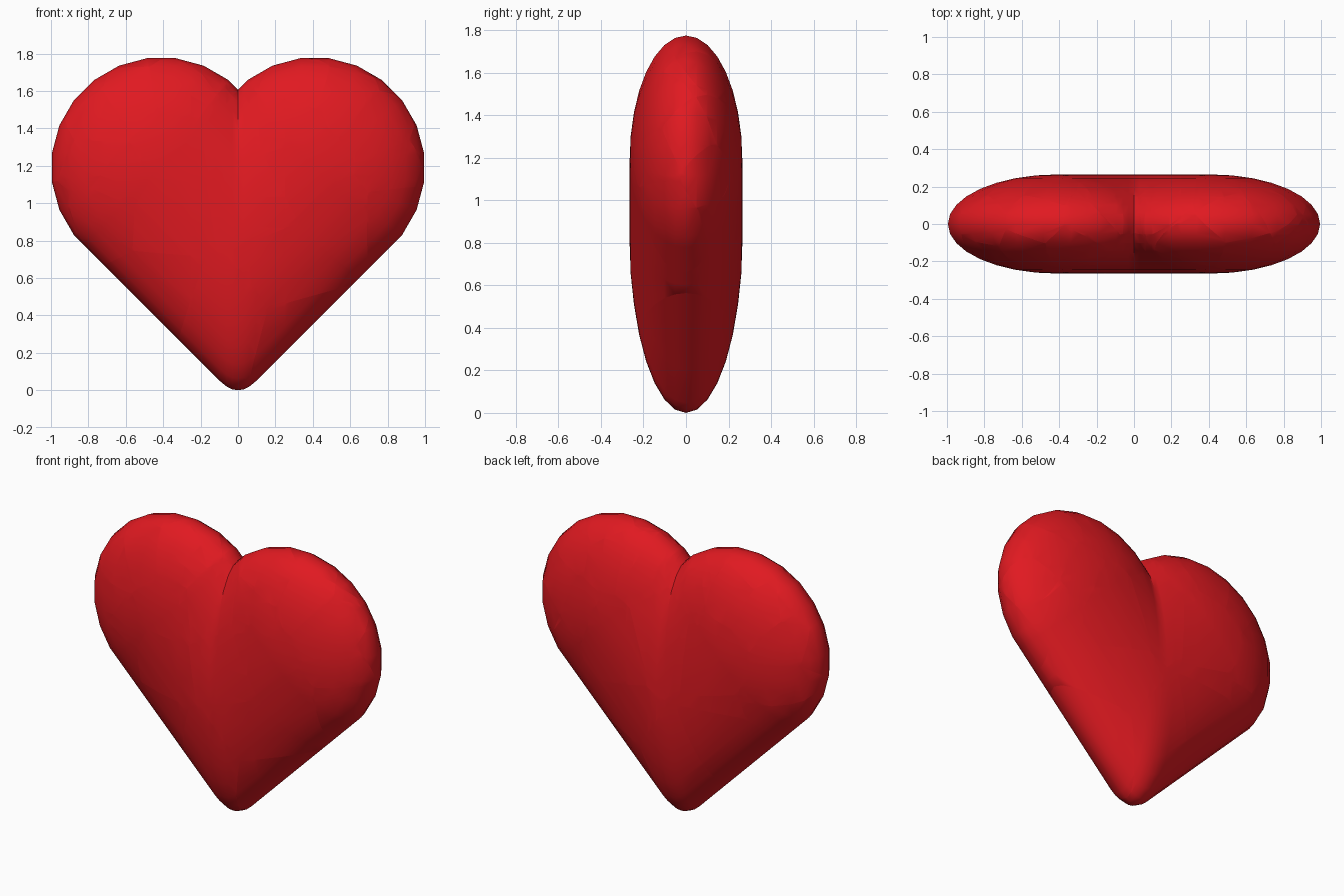
import bpy, bmesh, math, random
from mathutils import Vector, Matrix

if "Cube" in bpy.data.objects:
    bpy.data.objects.remove(bpy.data.objects["Cube"])

random.seed(7)
R, DEPTH, CX, CZ = 0.59, 0.265, -0.41, 1.19

red = bpy.data.materials.new("glossy_red")
red.diffuse_color = (0.75, 0.01, 0.015, 1)
red.use_nodes = True
red.node_tree.nodes["Principled BSDF"].inputs["Base Color"].default_value = red.diffuse_color


def all_geom(bm):
    return bm.verts[:] + bm.edges[:] + bm.faces[:]


def make_heart():
    """Two flattened capsules at 45 degrees, mitred on the centre plane."""
    bm = bmesh.new()
    bmesh.ops.create_uvsphere(bm, u_segments=24, v_segments=16, radius=R)
    bmesh.ops.transform(bm, verts=bm.verts, matrix=(
        Matrix.Translation((CX, 0, CZ))
        @ Matrix.Diagonal((1, DEPTH / R, 1, 1))
        @ Matrix.Rotation(math.radians(90), 4, 'X')
        @ Matrix.Rotation(math.radians(7.5), 4, 'Z')))
    # keep the lobe half and extrude its rim down towards the tip
    axis = Vector((1, 0, -1)).normalized()
    bmesh.ops.bisect_plane(bm, geom=all_geom(bm), dist=1e-5, plane_co=(CX, 0, CZ),
                           plane_no=axis, clear_outer=True)
    rim = [e for e in bm.edges if e.is_boundary]
    new = bmesh.ops.extrude_edge_only(bm, edges=rim)["geom"]
    bmesh.ops.translate(bm, vec=axis * 1.3,
                        verts=[v for v in new if isinstance(v, bmesh.types.BMVert)])
    # centre cut, plus loops that carry the rounding of the tip
    bmesh.ops.bisect_plane(bm, geom=all_geom(bm), dist=1e-5, plane_co=(0, 0, 0),
                           plane_no=(1, 0, 0), clear_outer=True)
    for x in (-0.03, -0.06, -0.094, -0.25):
        bmesh.ops.bisect_plane(bm, geom=all_geom(bm), dist=1e-5,
                               plane_co=(x, 0, 0), plane_no=(1, 0, 0))
    bmesh.ops.mirror(bm, geom=all_geom(bm), matrix=Matrix(), merge_dist=1e-4, axis='X')
    bmesh.ops.remove_doubles(bm, verts=bm.verts, dist=1e-4)
    a = 0.094
    for v in bm.verts:
        x = abs(v.co.x)
        if x < a:
            fade = min(1, max(0, (0.9 - v.co.z) / 0.4))
            v.co.z += fade * (x * x / (2 * a) + a / 2 - x)
    bmesh.ops.recalc_face_normals(bm, faces=bm.faces)
    return bm


# shard centres: large pieces on the body, small ones round the lobes
seeds = [Vector(p) for p in (
    (-0.42, 0.0, 0.55), (-0.06, -0.02, 0.42), (0.36, -0.05, 0.30), (0.26, -0.05, 0.66),
    (-0.40, -0.08, 0.98), (0.10, -0.10, 1.06), (-0.06, -0.10, 1.38), (-0.36, -0.14, 1.33),
    (0.55, -0.08, 0.98), (0.30, -0.14, 1.42), (0.36, -0.16, 1.20), (-0.68, -0.14, 1.13),
    (-0.35, 0.14, 1.25), (0.0, 0.14, 1.28), (0.38, 0.14, 1.15), (0.62, 0.14, 1.25))]
for side in (-1, 1):
    for i in range(22):
        t = math.radians(-30 + 225 * i / 21 + random.uniform(-5, 5))
        r = R * random.uniform(0.62, 0.88)
        y = (-0.13, 0.03, 0.14)[i % 3] + random.uniform(-0.03, 0.03)
        x = CX - r * math.cos(t)
        if x < -0.12:
            seeds.append(Vector((-side * x, y, CZ + r * math.sin(t))))

# cut the heart into touching shards, one per centre
heart = make_heart()
for n, s in enumerate(seeds):
    bm = heart.copy()
    for o in sorted(seeds, key=lambda p: (p - s).length)[1:]:
        if not bm.verts or (o - s).length / 2 > max((v.co - s).length for v in bm.verts):
            break
        bmesh.ops.bisect_plane(bm, geom=all_geom(bm), dist=1e-6, plane_co=(o + s) / 2,
                               plane_no=(o - s).normalized(), clear_outer=True)
        bmesh.ops.holes_fill(bm, edges=[e for e in bm.edges if e.is_boundary], sides=0)
    if bm.faces:
        bmesh.ops.recalc_face_normals(bm, faces=bm.faces)
        for f in bm.faces:
            f.smooth = True
        for e in bm.edges:
            e.smooth = e.calc_face_angle(0) < math.radians(35)
        me = bpy.data.meshes.new(f"heart_shard_{n:02d}")
        bm.to_mesh(me)
        me.materials.append(red)
        bpy.context.collection.objects.link(bpy.data.objects.new(me.name, me))
    bm.free()
heart.free()
